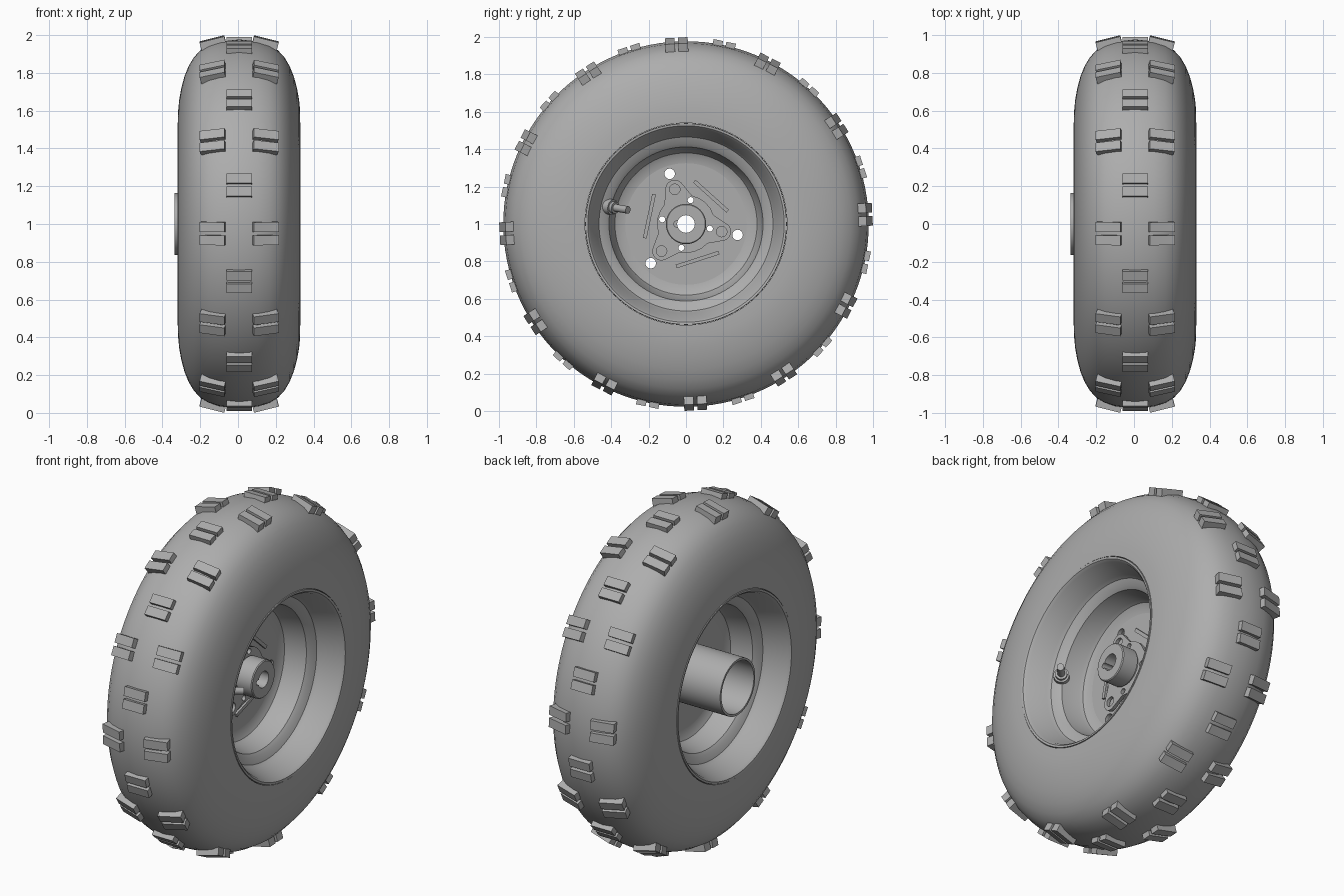
import bpy, bmesh, math
from mathutils import Matrix, Vector

old = bpy.data.objects.get("Cube")
if old:
    bpy.data.objects.remove(old, do_unlink=True)

CX, CZ = 0.006, 1.0     # wheel centre
GREY = (0.42, 0.42, 0.42, 1)
grey = bpy.data.materials.new("plain grey")
grey.use_nodes = True
grey.diffuse_color = GREY
bsdf = grey.node_tree.nodes["Principled BSDF"]
bsdf.inputs["Base Color"].default_value = GREY
bsdf.inputs["Roughness"].default_value = 0.6


def finish(name, bm, smooth=True):
    bmesh.ops.recalc_face_normals(bm, faces=bm.faces)
    mesh = bpy.data.meshes.new(name)
    bm.to_mesh(mesh)
    bm.free()
    mesh.materials.append(grey)
    ob = bpy.data.objects.new(name, mesh)
    bpy.context.collection.objects.link(ob)
    ob.location = (CX, 0, CZ)
    if smooth:
        bpy.ops.object.select_all(action='DESELECT')
        ob.select_set(True)
        bpy.context.view_layer.objects.active = ob
        bpy.ops.object.shade_smooth_by_angle(angle=math.radians(35))
    return ob


def lathe(name, profile, segs=96):
    """Turn a closed (x, radius) profile around the axle."""
    bm = bmesh.new()
    rings = []
    for i in range(segs):
        a = math.tau * i / segs
        rings.append([bm.verts.new((x, r * math.cos(a), r * math.sin(a))) for x, r in profile])
    n = len(profile)
    for i in range(segs):
        p, q = rings[i], rings[(i + 1) % segs]
        for j in range(n):
            k = (j + 1) % n
            bm.faces.new((p[j], p[k], q[k], q[j]))
    return finish(name, bm)


def mirrored(half):
    return half + [(-x, r) for x, r in reversed(half) if x > 0]


def rod(bm, start, end, radius, segs=24):
    start, end = Vector(start), Vector(end)
    d = end - start
    m = Matrix.Translation((start + end) / 2) @ d.to_track_quat('Z', 'Y').to_matrix().to_4x4()
    bmesh.ops.create_cone(bm, cap_ends=True, segments=segs, radius1=radius, radius2=radius,
                          depth=d.length, matrix=m)


def polar(x, r, degrees):
    a = math.radians(degrees)
    return Vector((x, r * math.cos(a), r * math.sin(a)))


def extrude_outline(name, outline, x0, x1):
    bm = bmesh.new()
    face = bm.faces.new([bm.verts.new((x0, y, z)) for y, z in outline])
    ext = bmesh.ops.extrude_face_region(bm, geom=[face])
    verts = [g for g in ext["geom"] if isinstance(g, bmesh.types.BMVert)]
    bmesh.ops.translate(bm, verts=verts, vec=(x1 - x0, 0, 0))
    return finish(name, bm)


def drill(ob, holes):
    """Cut (position, radius) holes parallel to the axle."""
    bm = bmesh.new()
    for p, r in holes:
        rod(bm, p - Vector((0.1, 0, 0)), p + Vector((0.1, 0, 0)), r)
    cutter = finish("hole_cutter", bm, False)
    cutter.hide_render = True
    mod = ob.modifiers.new("holes", 'BOOLEAN')
    mod.operation, mod.solver, mod.object = 'DIFFERENCE', 'EXACT', cutter
    bpy.context.view_layer.objects.active = ob
    bpy.ops.object.modifier_apply(modifier=mod.name)
    bpy.data.objects.remove(cutter, do_unlink=True)


# Tyre carcass
tyre_half = [(0.323, 0.54), (0.323, 0.6), (0.317, 0.66), (0.306, 0.72), (0.29, 0.78),
             (0.268, 0.835), (0.24, 0.882), (0.205, 0.92), (0.16, 0.947), (0.1, 0.966), (0, 0.977)]
lathe("tyre", mirrored(tyre_half), 128)

# Stepped rim barrel, open on both sides
rim_half = [(0.31, 0.539), (0.326, 0.537), (0.324, 0.525), (0.31, 0.513), (0.2, 0.477), (0.18, 0.465),
            (0.165, 0.43), (0.15, 0.412), (0.05, 0.39), (0.03, 0.38), (0.017, 0.355), (0.012, 0.325)]
lathe("rim", mirrored(rim_half))

# Web disc with three lightening holes, and bolt holes around the bore
ARMS = [108, 228, -12]
bolt_holes = [(polar(0, 0.13, 79 + 90 * i), 0.016) for i in range(4)]
disc = lathe("web_disc", [(0.012, 0.047), (0.012, 0.33), (-0.012, 0.33), (-0.012, 0.047)])
drill(disc, [(polar(0, 0.282, a), 0.028) for a in ARMS] + bolt_holes)

# Three-armed carrier plate in front of the disc
outline = []
for a in sorted(ARMS):
    c = polar(0, 0.195, a)
    for t in range(-75, 76, 15):
        p = c + polar(0, 0.05, a + t)
        outline.append((p.y, p.z))
    for t in range(30, 91, 15):
        p = polar(0, 0.155, a + t)
        outline.append((p.y, p.z))
carrier = extrude_outline("carrier_plate", outline, 0.03, 0.05)
drill(carrier, [(polar(0.04, 0.195, a), 0.028) for a in ARMS] + bolt_holes
      + [(Vector((0.04, 0, 0)), 0.08)])

# Raised tangential ribs on the disc
bm = bmesh.new()
for a in ARMS:
    m = (Matrix.Rotation(math.radians(a - 60), 4, 'X') @ Matrix.Translation((0.014, 0.2, 0))
         @ Matrix.Diagonal((0.02, 0.02, 0.24, 1)))
    bmesh.ops.create_cube(bm, size=1, matrix=m)
finish("disc_ribs", bm, False)

# Hub with collar, bore and keyway
lathe("hub", [(0.0, 0.047), (0.0, 0.1), (0.06, 0.1), (0.06, 0.108), (0.155, 0.108),
              (0.16, 0.103), (0.16, 0.047)], 48)
hub = bpy.data.objects["hub"]
drill(hub, [(Vector((0.08, -0.05, 0)), 0.016)])

# Axle tube on the other side
lathe("axle_tube", [(-0.342, 0.15), (-0.342, 0.163), (-0.005, 0.163), (-0.005, 0.15)], 64)

# Valve stem
bm = bmesh.new()
base, tip = Vector((0.14, -0.425, 0.095)), Vector((0.245, -0.31, 0.075))
rod(bm, base, base.lerp(tip, 0.3), 0.042)
rod(bm, base.lerp(tip, 0.3), base.lerp(tip, 0.42), 0.032)
rod(bm, base, tip, 0.02)
finish("valve_stem", bm)


# Tread lugs: pairs of blocks in three staggered rows
def tread_row(name, x, radius, tilt, start):
    bm = bmesh.new()
    for i in range(12):
        turn = Matrix.Rotation(-math.radians(start + 30 * i), 4, 'X')
        for side in (-1, 1):
            m = (turn @ Matrix.Translation((x, -radius, 0.035 * side))
                 @ Matrix.Rotation(math.radians(tilt), 4, 'Z')
                 @ Matrix.Diagonal((0.135, 0.06, 0.052, 1)))
            bmesh.ops.create_cube(bm, size=1, matrix=m)
    finish(name, bm, False)


tread_row("centre_lugs", 0.0, 0.968, 0, 12)
tread_row("left_lugs", 0.137, 0.952, 14, -3)
tread_row("right_lugs", -0.137, 0.952, -14, -3)
